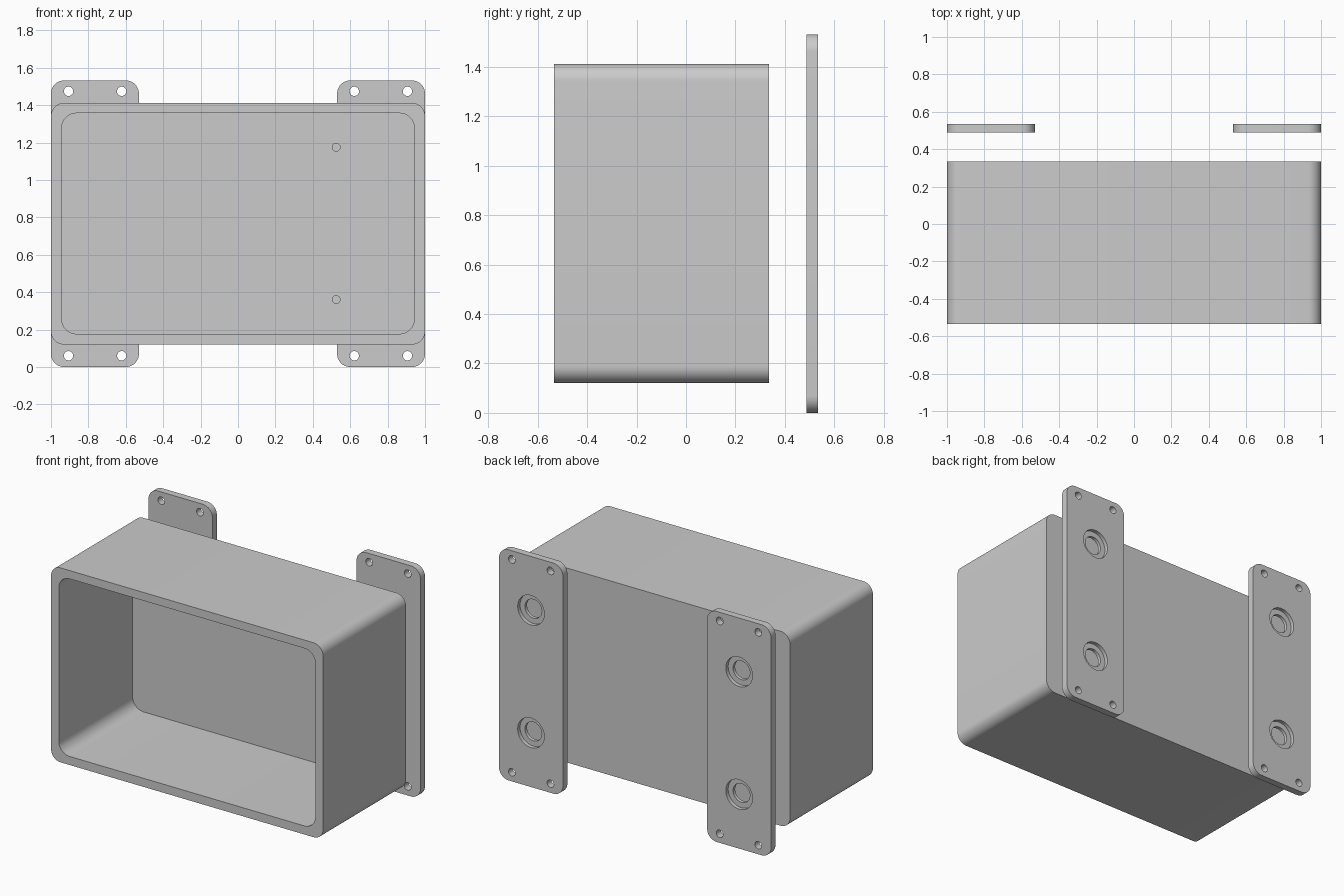
import bpy, bmesh, math
from mathutils import Vector

if "Cube" in bpy.data.objects:
    bpy.data.objects.remove(bpy.data.objects["Cube"])


def prism(name, outline, y0, y1):
    """Extrude an (x, z) outline from y0 to y1."""
    bm = bmesh.new()
    face = bm.faces.new([bm.verts.new((x, y0, z)) for x, z in outline])
    ext = bmesh.ops.extrude_face_region(bm, geom=[face])
    moved = [v for v in ext["geom"] if isinstance(v, bmesh.types.BMVert)]
    bmesh.ops.translate(bm, verts=moved, vec=Vector((0, y1 - y0, 0)))
    bmesh.ops.recalc_face_normals(bm, faces=bm.faces)
    mesh = bpy.data.meshes.new(name)
    bm.to_mesh(mesh)
    bm.free()
    obj = bpy.data.objects.new(name, mesh)
    bpy.context.collection.objects.link(obj)
    return obj


def rounded(x0, x1, z0, z1, r, steps=10):
    """Outline of a rectangle with rounded corners."""
    corners = [(x1 - r, z1 - r), (x0 + r, z1 - r), (x0 + r, z0 + r), (x1 - r, z0 + r)]
    return [(cx + r * math.cos(a), cz + r * math.sin(a))
            for i, (cx, cz) in enumerate(corners)
            for a in [(i + k / steps) * math.pi / 2 for k in range(steps + 1)]]


def circle(cx, cz, r, n=40):
    return [(cx + r * math.cos(2 * math.pi * k / n), cz + r * math.sin(2 * math.pi * k / n))
            for k in range(n)]


def carve(obj, outline, y0, y1):
    """Cut an extruded outline out of obj."""
    cutter = prism("cutter", outline, y0, y1)
    cutter.hide_render = True
    bpy.context.view_layer.objects.active = obj
    mod = obj.modifiers.new("cut", "BOOLEAN")
    mod.operation = "DIFFERENCE"
    mod.solver = "EXACT"
    mod.object = cutter
    bpy.ops.object.modifier_apply(modifier=mod.name)
    bpy.data.objects.remove(cutter, do_unlink=True)


def smooth(obj):
    bpy.ops.object.select_all(action="DESELECT")
    obj.select_set(True)
    bpy.context.view_layer.objects.active = obj
    bpy.ops.object.shade_smooth_by_angle(angle=math.radians(30))


ROWS = (0.36, 1.175)

# Open-fronted enclosure with two small blind holes in the back wall
box = prism("enclosure_box", rounded(-1, 1, 0.12, 1.412, 0.07), -0.535, 0.335)
carve(box, rounded(-0.943, 0.943, 0.177, 1.357, 0.08), -0.6, 0.24)
for z in ROWS:
    carve(box, circle(0.525, z, 0.021, 24), 0.2, 0.29)
smooth(box)

# Mounting plates with corner screw holes and counterbored bolt holes
for side, label in ((-1, "left"), (1, "right")):
    x0, x1 = sorted((side * 0.53, side * 1.0))
    plate = prism(label + "_mounting_plate", rounded(x0, x1, 0, 1.532, 0.07), 0.488, 0.535)
    for z in (0.06, 1.474):
        for x in (0.622, 0.906):
            carve(plate, circle(side * x, z, 0.025, 24), 0.4, 0.6)
    for z in ROWS:
        carve(plate, circle(side * 0.765, z, 0.098), 0.51, 0.6)
        carve(plate, circle(side * 0.765, z, 0.062), 0.4, 0.6)
    smooth(plate)
